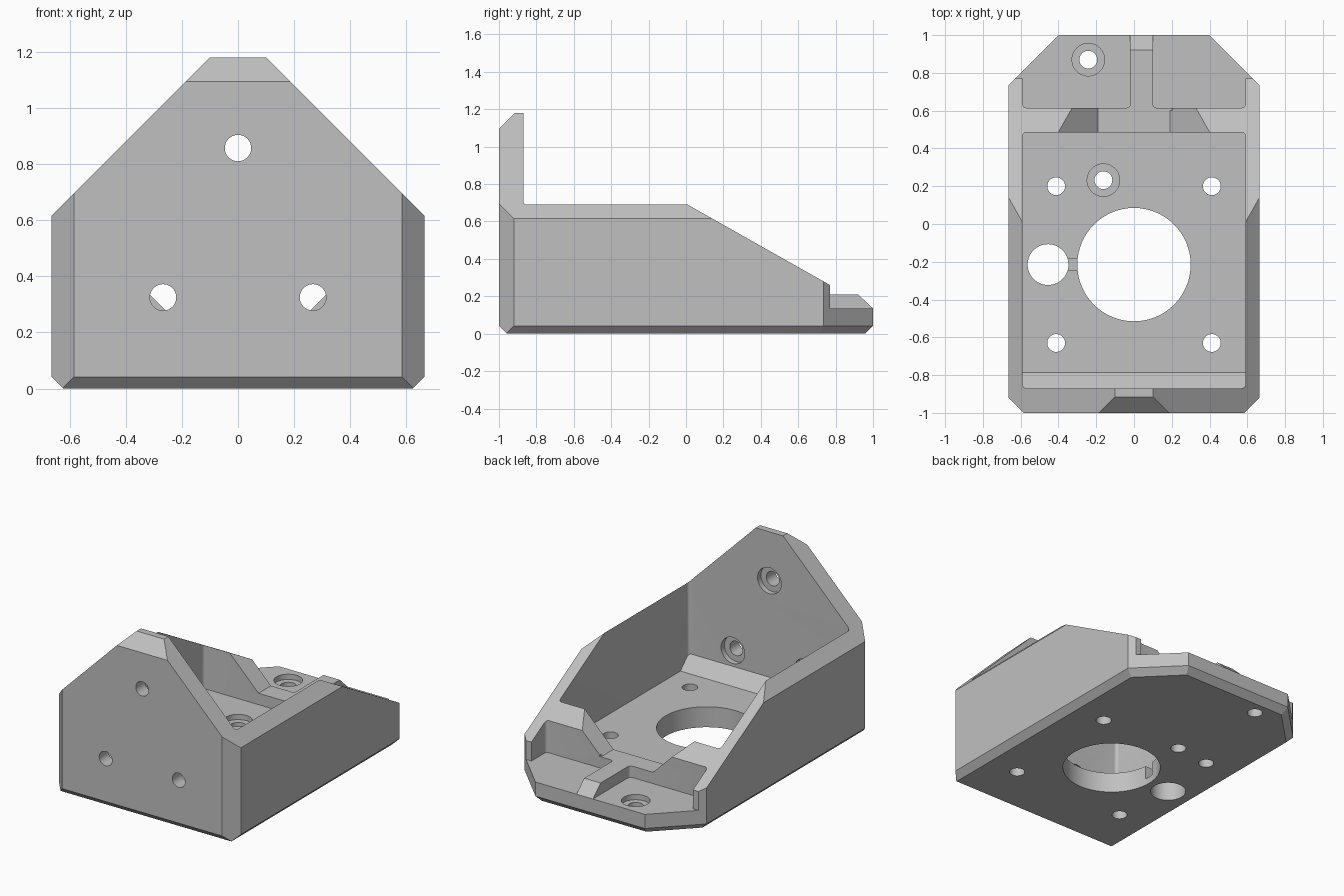
import bpy, bmesh, math
from mathutils import Vector

old = bpy.data.objects.get("Cube")
if old:
    bpy.data.objects.remove(old, do_unlink=True)

grey = bpy.data.materials.new("light_grey")
grey.use_nodes = True
colour = (0.53, 0.53, 0.53, 1)
grey.diffuse_color = colour
grey.node_tree.nodes["Principled BSDF"].inputs["Base Color"].default_value = colour

FLOOR, STEP = 0.135, 0.21
WALL_IN, HALF_W = 0.59, 0.665


def to_object(bm, name):
    bmesh.ops.recalc_face_normals(bm, faces=bm.faces)
    mesh = bpy.data.meshes.new(name)
    bm.to_mesh(mesh)
    bm.free()
    mesh.materials.append(grey)
    obj = bpy.data.objects.new(name, mesh)
    bpy.context.collection.objects.link(obj)
    return obj


def prism(name, points, start, end, rounding=0):
    """Extrude a closed 3D outline from start to end; optionally round upright edges."""
    bm = bmesh.new()
    start, end = Vector(start), Vector(end)
    face = bm.faces.new([bm.verts.new(Vector(p) + start) for p in points])
    new = bmesh.ops.extrude_face_region(bm, geom=[face])["geom"]
    bmesh.ops.translate(bm, vec=end - start,
                        verts=[v for v in new if isinstance(v, bmesh.types.BMVert)])
    if rounding:
        upright = [e for e in bm.edges
                   if (e.verts[0].co - e.verts[1].co).xy.length < 1e-5]
        bmesh.ops.bevel(bm, geom=upright, offset=rounding, segments=4,
                        profile=0.5, affect='EDGES')
    return to_object(bm, name)


def side_prism(name, yz, x0, x1, rounding=0):
    return prism(name, [(0, y, z) for y, z in yz], (x0, 0, 0), (x1, 0, 0), rounding)


def box(name, x0, x1, y0, y1, z0, z1, rounding=0):
    corners = [(x0, y0, 0), (x1, y0, 0), (x1, y1, 0), (x0, y1, 0)]
    return prism(name, corners, (0, 0, z0), (0, 0, z1), rounding)


def cylinder(name, centre, radius, axis, start, end):
    ring = []
    for i in range(64):
        a = math.tau * i / 64
        u, v = centre[0] + radius * math.cos(a), centre[1] + radius * math.sin(a)
        ring.append((u, v, 0) if axis == 'z' else (u, 0, v))
    d = Vector((0, 0, 1)) if axis == 'z' else Vector((0, 1, 0))
    return prism(name, ring, d * start, d * end)


def combine(target, tool, operation='DIFFERENCE'):
    mod = target.modifiers.new("cut", 'BOOLEAN')
    mod.operation, mod.solver, mod.object = operation, 'EXACT', tool
    bpy.context.view_layer.objects.active = target
    bpy.ops.object.modifier_apply(modifier=mod.name)
    bpy.data.objects.remove(tool, do_unlink=True)


# Bracket body: side silhouette with tall front plate, walls and low back step
body = side_prism("mounting_bracket", [
    (-1.1, -0.1), (-1.1, 1.18), (-0.87, 1.18), (-0.87, 0.715), (-0.864, 0.701),
    (-0.85, 0.695), (0, 0.695), (0.77, 0.26), (0.77, STEP), (0.92, STEP),
    (1, FLOOR), (1, -0.1)], -0.8, 0.8)

# Convex envelope: gable, corner chamfers and bottom chamfers as plane cuts
bm = bmesh.new()
bmesh.ops.create_cube(bm, size=4)
h = math.sqrt(0.5)
sides = [((0, -1), 1), ((0, 1), 1)]
planes = [((0, 0, -1), 0), ((0, -1, 1), 2.095)]
for s in (1, -1):
    sides += [((s, 0), HALF_W), ((s * h, h), 1.4 * h)]
    planes += [((s, 0, 1), 1.28), ((s, -1, 0), 1.585)]
for (nx, ny), d in sides:
    planes += [((nx, ny, 0), d), ((nx, ny, -1), d - 0.042)]
for normal, d in planes:
    n = Vector(normal)
    bmesh.ops.bisect_plane(bm, geom=bm.verts[:] + bm.edges[:] + bm.faces[:],
                           plane_co=n * d / n.length_squared, plane_no=n,
                           clear_outer=True)
    bmesh.ops.holes_fill(bm, edges=[e for e in bm.edges if e.is_boundary], sides=0)
combine(body, to_object(bm, "envelope"), 'INTERSECT')

# Main pocket with a ramp against the front plate
combine(body, side_prism("pocket", [
    (-0.87, 0.22), (-0.785, FLOOR), (0.485, FLOOR), (0.485, 2), (-0.87, 2)],
    -WALL_IN, WALL_IN, 0.02))

# Flared notch through the cross wall
combine(body, prism("notch", [(-0.19, 0, STEP), (0.19, 0, STEP), (1.19, 0, STEP + 1),
                              (-1.19, 0, STEP + 1)], (0, 0.4, 0), (0, 0.615, 0)))

# Back pads either side of the raised strip, and clearance above the strip
combine(body, box("pad_a", -WALL_IN, -0.02, 0.615, 1.3, FLOOR, 1, 0.02))
combine(body, box("pad_b", 0.10, WALL_IN, 0.615, 1.3, FLOOR, 1, 0.02))
combine(body, box("strip_clearance", -0.1, 0.2, 0.6, 1.3, STEP, 1))
for s in (1, -1):
    x0, x1 = sorted((s * 0.5, s * 0.8))
    combine(body, box("wall_end", x0, x1, 0.77, 1.3, FLOOR, 1))

# Floor openings: large bore, side bore, shallow link slot and screw holes
combine(body, cylinder("bore", (0, -0.215), 0.3, 'z', -0.2, 0.5))
combine(body, cylinder("side_bore", (-0.455, -0.215), 0.108, 'z', -0.2, 0.5))
combine(body, box("link_slot", -0.4, -0.25, -0.245, -0.185, 0.045, 0.5))
for x in (-0.412, 0.412):
    for y in (-0.63, 0.2):
        combine(body, cylinder("screw_hole", (x, y), 0.047, 'z', -0.2, 0.5))

# Counterbored holes in the floor and back pad
for centre in ((-0.162, 0.232), (-0.242, 0.87)):
    combine(body, cylinder("hole", centre, 0.047, 'z', -0.2, 0.5))
    combine(body, cylinder("counterbore", centre, 0.086, 'z', FLOOR - 0.035, 0.5))

# Counterbored holes through the front plate
for centre in ((0, 0.857), (-0.267, 0.325), (0.267, 0.325)):
    combine(body, cylinder("hole", centre, 0.047, 'y', -1.2, -0.6))
    combine(body, cylinder("counterbore", centre, 0.086, 'y', -0.905, -0.6))

bpy.ops.object.select_all(action='DESELECT')
body.select_set(True)
bpy.context.view_layer.objects.active = body
bpy.ops.object.shade_smooth_by_angle(angle=math.radians(25))
